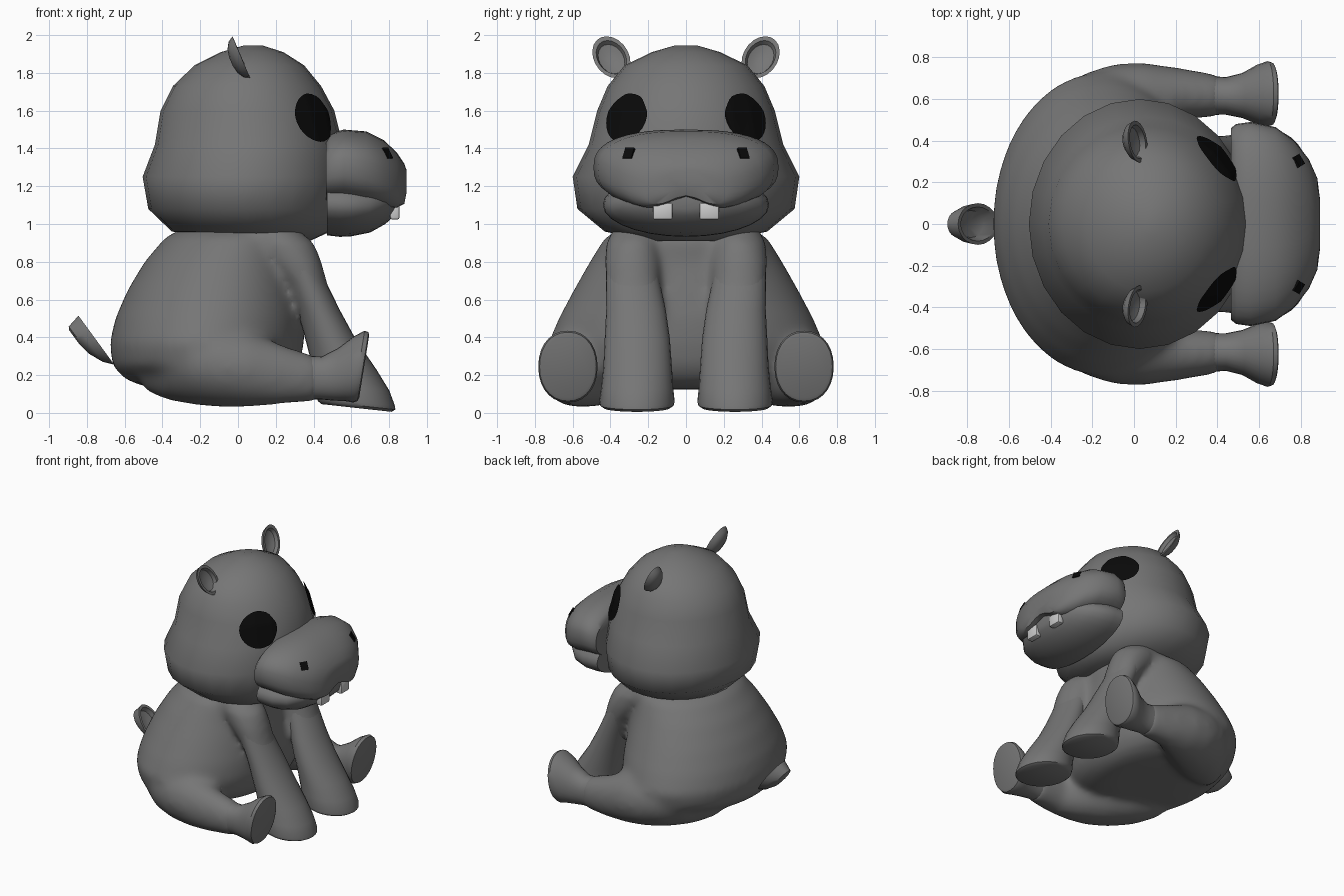
import bpy, bmesh, math
from mathutils import Vector, Matrix

if "Cube" in bpy.data.objects:
    bpy.data.objects.remove(bpy.data.objects["Cube"])

N = 28


def material(name, rgb):
    m = bpy.data.materials.new(name)
    m.diffuse_color = (*rgb, 1)
    m.use_nodes = True
    m.node_tree.nodes["Principled BSDF"].inputs["Base Color"].default_value = m.diffuse_color
    return m


grey = material("grey", (0.18, 0.18, 0.18))
black = material("black", (0.003, 0.003, 0.003))
ivory = material("ivory", (0.75, 0.75, 0.73))


def loft(bm, rings, power=2.0, seg=N):
    """Skin a run of rings (centre, half axis u, half axis v) and cap both ends."""
    def sup(t):
        return math.copysign(abs(t) ** (2 / power), t)
    loops = []
    for c, u, v in rings:
        c, u, v = Vector(c), Vector(u), Vector(v)
        loops.append([bm.verts.new(c + u * sup(math.cos(a)) + v * sup(math.sin(a)))
                      for a in (2 * math.pi * i / seg for i in range(seg))])
    for a, b in zip(loops, loops[1:]):
        for i in range(seg):
            j = (i + 1) % seg
            bm.faces.new((a[i], a[j], b[j], b[i]))
    bm.faces.new(loops[0])
    bm.faces.new(loops[-1][::-1])


def finish(name, bm, mat=grey, angle=40):
    bmesh.ops.recalc_face_normals(bm, faces=bm.faces)
    me = bpy.data.meshes.new(name)
    bm.to_mesh(me)
    bm.free()
    ob = bpy.data.objects.new(name, me)
    bpy.context.collection.objects.link(ob)
    me.materials.append(mat)
    bpy.ops.object.select_all(action='DESELECT')
    ob.select_set(True)
    bpy.context.view_layer.objects.active = ob
    bpy.ops.object.shade_smooth_by_angle(angle=math.radians(angle))
    return ob


def part(name, rings, power=2.0, mat=grey, seg=N, angle=40):
    bm = bmesh.new()
    loft(bm, rings, power, seg)
    return finish(name, bm, mat, angle)


def level(z, x0, x1, y):        # horizontal ring
    return ((x0 + x1) / 2, 0, z), ((x1 - x0) / 2, 0, 0), (0, y, 0)


def upright(x, z0, z1, w):      # ring facing forward
    return (x, 0, (z0 + z1) / 2), (0, w, 0), (0, 0, (z1 - z0) / 2)


# Head
head = part("head", [level(*r) for r in [
    (.91, .05, .38, .2), (.96, -.35, .49, .43), (1.08, -.475, .54, .575),
    (1.25, -.505, .56, .6), (1.42, -.44, .555, .515), (1.6, -.41, .51, .47),
    (1.73, -.345, .44, .415), (1.84, -.23, .35, .325), (1.91, -.09, .24, .18),
    (1.945, .03, .13, .06)]], seg=24, angle=65)

# Upper muzzle, with a wide notch in the lip
muzzle = part("muzzle", [upright(*r) for r in [
    (.465, 1.1, 1.45, .46), (.49, 1.1, 1.48, .48), (.56, 1.1, 1.5, .49), (.68, 1.08, 1.49, .465),
    (.77, 1.065, 1.445, .4), (.84, 1.055, 1.38, .31), (.88, 1.06, 1.32, .22),
    (.893, 1.1, 1.27, .12)]], 2.55, seg=40)
for v in muzzle.data.vertices:
    if v.co.x > .6:
        v.co.z += .09 * math.exp(-(v.co.y / .13) ** 2) * min(1, max(0, (1.3 - v.co.z) / .2))

# Lower jaw, closed up against the lip
part("lower_jaw", [upright(*r) for r in [
    (.47, .94, 1.27, .44), (.54, .932, 1.27, .44), (.6, .935, 1.26, .435), (.7, .955, 1.24, .395),
    (.78, 1.0, 1.22, .31), (.83, 1.045, 1.2, .2), (.845, 1.08, 1.17, .1)]], 2.0)

# Torso, thighs and shoulders, fused into one smooth skin
hind = [(-.5, .28, .3, .15, .18), (-.38, .38, .275, .23, .205), (-.25, .45, .265, .27, .22),
        (-.1, .52, .25, .25, .22), (.05, .575, .235, .2, .205), (.22, .625, .205, .125, .16),
        (.42, .615, .18, .1, .12)]
shoulder = [(.99, .14, .26, .16, .12), (.9, .235, .28, .17, .145), (.8, .3, .285, .145, .15),
            (.68, .365, .282, .11, .143), (.5, .44, .26, .11, .15)]
bm = bmesh.new()
loft(bm, [level(*r) for r in [
    (.125, -.35, .12, .25), (.14, -.5, .22, .42), (.18, -.6, .28, .58), (.25, -.665, .325, .7),
    (.37, -.68, .35, .73), (.5, -.65, .355, .675), (.65, -.585, .34, .595), (.8, -.495, .32, .51),
    (.93, -.385, .33, .43), (1.01, -.23, .22, .27)]], seg=48)
for s in (-1, 1):
    loft(bm, [((x, s * y, z), (0, ry, 0), (0, 0, rz)) for x, y, z, ry, rz in hind])
    loft(bm, [((x, s * y, z), (rx, 0, 0), (0, ry, 0)) for z, x, y, rx, ry in shoulder])
body = finish("body", bm)
rm = body.modifiers.new("fuse", 'REMESH')
rm.mode = 'VOXEL'
rm.voxel_size = .022
rm.use_smooth_shade = True
sm = body.modifiers.new("soften", 'SMOOTH')
sm.iterations = 20

hind_foot = [(.3, .622, .195, .095, .125), (.37, .617, .187, .093, .115), (.44, .615, .185, .09, .113),
             (.52, .617, .205, .108, .14), (.59, .622, .235, .142, .172), (.64, .625, .245, .157, .19),
             (.662, .625, .245, .15, .182), (.668, .625, .245, .135, .165)]
front_leg = [(.78, .325, .285, .108, .138), (.7, .36, .282, .108, .142),
             (.55, .425, .265, .118, .157), (.4, .488, .258, .138, .172), (.25, .56, .256, .172, .181),
             (.14, .605, .258, .196, .19), (.06, .625, .26, .206, .2), (.04, .628, .26, .205, .195),
             (.026, .628, .26, .185, .175)]
ear_long, ear_wide = Vector((-.045, .055, .105)), Vector((.014, .085, -.035))

for s in (-1, 1):
    side = "left" if s > 0 else "right"

    def flip(p):
        return Vector((p[0], s * p[1], p[2]))

    # Hind foot with a flat sole facing forward
    part(side + "_hind_foot", [((x, s * y, z), (0, ry, 0), (.16 * rz * min(1, max(0, (x - .4) / .2)), 0, rz))
                               for x, y, z, ry, rz in hind_foot], 2.15)
    # Front leg
    part(side + "_front_leg", [((x, s * y, z), (rx, 0, -.11 * rx), (0, ry, 0))
                               for z, x, y, rx, ry in front_leg])

    # Cupped ear: back shell, rim, then the hollow
    n = ear_long.cross(ear_wide).normalized()
    n = n if n.x > 0 else -n
    base = Vector((.018, .395, 1.883))
    part(side + "_ear", [(flip(base + n * d), flip(ear_long * k), flip(ear_wide * k)) for d, k in
                         [(-.06, .2), (-.052, .55), (-.03, .85), (0, 1), (0, .8),
                          (-.025, .7), (-.038, .4), (-.04, .1)]], seg=20, angle=30)

    # Eye patch hugging the head
    n = Vector((.74, .62, .25)).normalized()
    u = Vector((0, 0, 1)).cross(n).normalized()
    w = n.cross(u)
    c = Vector((.4, .315, 1.565))
    eye = part(side + "_eye", [(flip(c + n * .03), flip(u * .148 * k), flip(w * .138 * k))
                               for k in (1, .86, .7, .55, .4, .25, .1, .02)], mat=black)
    sw = eye.modifiers.new("hug", 'SHRINKWRAP')
    sw.target = head
    sw.wrap_mode = 'ABOVE_SURFACE'
    sw.offset = .015

    # Nostril
    bm = bmesh.new()
    bmesh.ops.create_cube(bm, size=1)
    rot = Vector((.75, s * .45, .5)).to_track_quat('X', 'Z').to_matrix().to_4x4()
    p = muzzle.closest_point_on_mesh(Vector((.77, s * .295, 1.36)))[1]
    bm.transform(Matrix.Translation(p) @ rot @ Matrix.Diagonal((.014, .055, .062, 1)))
    finish(side + "_nostril", bm, black, 20)

    # Tooth
    bm = bmesh.new()
    bmesh.ops.create_cube(bm, size=1)
    bm.transform(Matrix.Translation((.83, s * .123, 1.068)) @ Matrix.Diagonal((.05, .105, .09, 1)))
    bmesh.ops.bevel(bm, geom=bm.edges[:], offset=.012, segments=2, affect='EDGES', profile=.5)
    finish(side + "_tooth", bm, ivory)

# Tail: upward scoop, shell deepest toward the tip, then rim and hollow
long, n = Vector((-.095, 0, .13)), Vector((.81, 0, .59))
part("tail", [(Vector((-.75, 0, .385)) + n * d + long * t, long * k, (0, .1 * w, 0)) for d, k, w, t in [
    (-.085, .3, .3, .5), (-.075, .55, .65, .35), (-.04, .82, .9, .12), (0, 1, 1, 0),
    (0, .86, .82, 0), (-.03, .65, .65, .1), (-.04, .2, .2, .15)]], seg=20)
